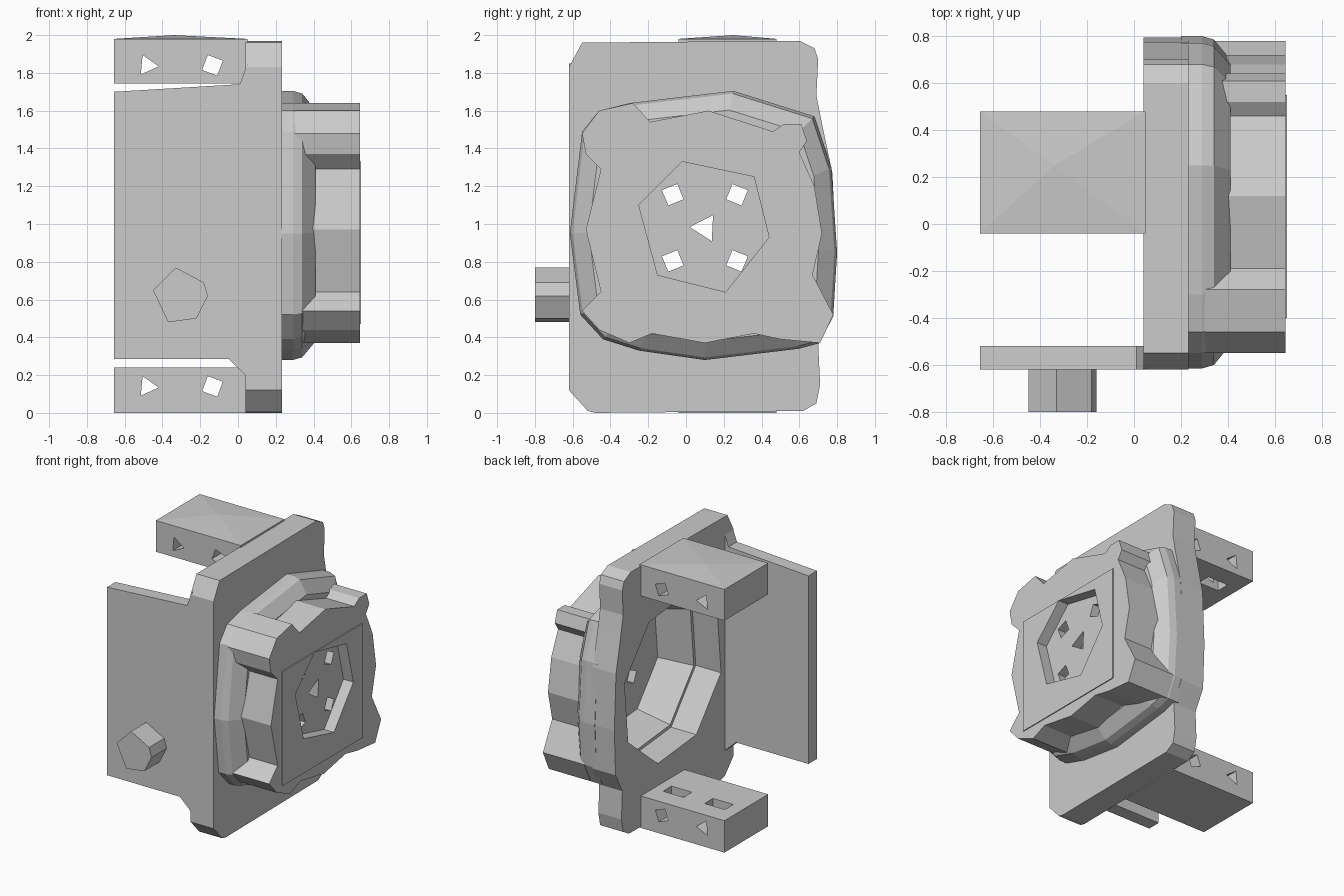
import bpy, bmesh, math
from mathutils import Vector

if "Cube" in bpy.data.objects:
    bpy.data.objects.remove(bpy.data.objects["Cube"])

CY, CZ = 0.10, 0.98          # hub axis


def make(name, bm, cutter=False):
    bmesh.ops.recalc_face_normals(bm, faces=bm.faces)
    me = bpy.data.meshes.new(name)
    bm.to_mesh(me)
    bm.free()
    ob = bpy.data.objects.new(name, me)
    bpy.context.collection.objects.link(ob)
    ob.hide_render = cutter
    return ob


def loft(name, axis, sections, cutter=False):
    """Skin a list of (position, 2D outline) along an axis."""
    bm = bmesh.new()
    rings = []
    for p, pts in sections:
        put = {'X': lambda a, b: (p, a, b), 'Y': lambda a, b: (a, p, b),
               'Z': lambda a, b: (a, b, p)}[axis]
        rings.append([bm.verts.new(put(a, b)) for a, b in pts])
    n = len(rings[0])
    for r, s in zip(rings, rings[1:]):
        for i in range(n):
            j = (i + 1) % n
            bm.faces.new((r[i], r[j], s[j], s[i]))
    bm.faces.new(rings[0])
    bm.faces.new(rings[-1])
    return make(name, bm, cutter)


def prism(name, axis, pts, lo, hi, cutter=False):
    return loft(name, axis, [(lo, pts), (hi, pts)], cutter)


def ngon(a, b, r, n, turn=0.0):
    return [(a + r * math.cos(turn + math.tau * i / n),
             b + r * math.sin(turn + math.tau * i / n)) for i in range(n)]


def rect(a0, a1, b0, b1):
    return [(a0, b0), (a1, b0), (a1, b1), (a0, b1)]


def grow(pts, k):
    return [(CY + (a - CY) * k, CZ + (b - CZ) * k) for a, b in pts]


def boolean(ob, others, op='DIFFERENCE'):
    """Apply booleans and delete the tools."""
    for o in others:
        m = ob.modifiers.new("bool", 'BOOLEAN')
        m.operation, m.object, m.solver = op, o, 'EXACT'
    dg = bpy.context.evaluated_depsgraph_get()
    me = bpy.data.meshes.new_from_object(ob.evaluated_get(dg))
    ob.modifiers.clear()
    ob.data = me
    for o in others:
        bpy.data.objects.remove(o)


# main plate, bulging at the back edge where the hub overhangs
plate = [(-.62, .12), (-.52, .01), (-.48, 0), (.62, .01), (.69, .05), (.71, .15),
         (.70, .36), (.78, .51), (.795, .85), (.775, 1.27), (.72, 1.53),
         (.69, 1.68), (.70, 1.87), (.68, 1.93), (.60, 1.97), (-.55, 1.96), (-.62, 1.83)]
body = prism("plate_and_hub", 'X', plate, .04, .232)

# hub base flange, stepping in towards the cap
flange = [(-.615, .95), (-.56, .52), (-.44, .39), (-.25, .33), (.10, .28), (.60, .34),
          (.71, .37), (.78, .52), (.80, .85), (.77, 1.30), (.68, 1.57), (.25, 1.705),
          (-.30, 1.64), (-.46, 1.60), (-.55, 1.49)]
hub_base = loft("hub_base", 'X', [(.20, flange), (.29, flange), (.34, grow(flange, .98)),
                                  (.41, grow(flange, .86))])

# hub cap with corner lugs between recessed sides
cap = [(-.53, .97), (-.45, .64), (-.55, .54), (-.46, .44), (-.30, .37), (-.18, .42),
       (.10, .37), (.36, .42), (.50, .39), (.71, .37), (.78, .52), (.67, .73),
       (.72, .95), (.68, 1.20), (.60, 1.38), (.64, 1.44), (.61, 1.53), (.52, 1.53),
       (.46, 1.49), (.12, 1.60), (-.19, 1.54), (-.28, 1.64), (-.46, 1.60), (-.55, 1.48),
       (-.53, 1.37), (-.45, 1.29)]
hub_cap = prism("hub_cap", 'X', cap, .30, .645)
face_plate = prism("face_plate", 'X', rect(-.40, .55, .47, 1.33), .60, .652)
boolean(body, [hub_base, hub_cap, face_plate], 'UNION')

# rear bore, front recess and its screw holes
tools = [prism("bore", 'X', ngon(CY, CZ, .60, 8, .3), -.1, .25, True),
         loft("bore_end", 'X', [(.20, ngon(CY, CZ, .59, 8, .3)),
                                (.50, ngon(CY, CZ, .50, 8, .3))], True),
         prism("recess", 'X', [(-.02, 1.33), (.36, 1.25), (.44, .93), (.21, .64),
                               (-.15, .73), (-.25, 1.10)], .57, .8, True),
         prism("axle_hole", 'X', ngon(CY, CZ, .08, 3, 1.0), .4, .8, True)]
for sy in (-1, 1):
    for sz in (-1, 1):
        tools.append(prism("screw_hole", 'X', ngon(CY + .17 * sy, CZ + .175 * sz, .062,
                                                   4, .4 * sy), .4, .8, True))
boolean(body, tools)

# mounting arms with cross holes and nut slots on their facing sides
for name, z0, z1, zs0, zs1 in (("lower_arm", 0, .24, .09, .4),
                               ("upper_arm", 1.745, 1.98, 1.6, 1.89)):
    arm = prism(name, 'Z', rect(-.656, .05, -.04, .48), z0, z1)
    if name == "upper_arm":      # slightly crowned top
        bm = bmesh.new()
        bm.from_mesh(arm.data)
        top = max(bm.faces, key=lambda f: f.calc_center_median().z)
        tip = bmesh.ops.poke(bm, faces=[top])['verts'][0]
        tip.co = Vector((-.34, .25, 2.0))
        bm.to_mesh(arm.data)
        bm.free()
    cuts = []
    for x, n in ((-.48, 3), (-.135, 4)):
        zc = .14 if z0 == 0 else 1.84
        cuts.append(prism("cross_hole", 'Y', ngon(x, zc, .06, n, 2.0), -.3, .8, True))
        cuts.append(prism("nut_slot", 'Z', rect(x - .075, x + .095, .23, .33), zs0, zs1, True))
    boolean(arm, cuts)

# side plate and its stop peg
prism("side_plate", 'Y', [(-.656, .285), (-.05, .285), (.05, .19), (.05, 1.85),
                          (.01, 1.74), (-.656, 1.70)], -.62, -.52)
prism("stop_peg", 'Y', [(-.33, .77), (-.18, .69), (-.16, .62), (-.22, .50),
                        (-.37, .48), (-.45, .65)], -.80, -.60)
